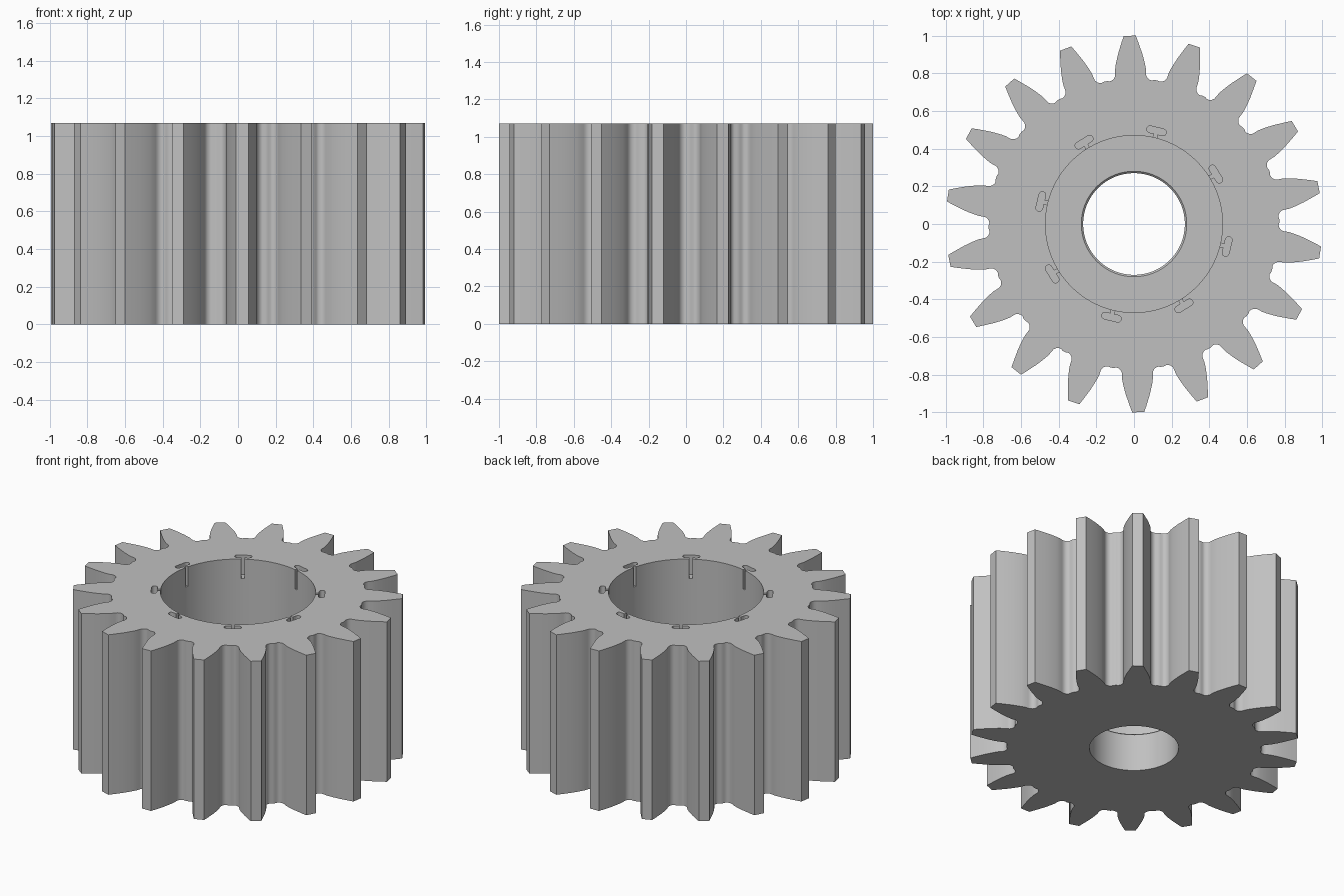
import bpy, bmesh
from math import sin, cos, asin, pi, radians

cube = bpy.data.objects.get("Cube")
if cube:
    bpy.data.objects.remove(cube, do_unlink=True)

HEIGHT, FLOOR, SLOT_Z = 1.07, 0.26, 0.94
BORE, HOLE, CHAMFER = 0.47, 0.27, 0.01
TEETH, SLOTS = 18, 8

# Half a tooth from root to tip: (radius, half width)
FLANK = [(.772, .125), (.768, .112), (.770, .101), (.778, .090), (.790, .083),
         (.805, .082), (.825, .082), (.85, .078), (.88, .071), (.91, .063),
         (.94, .053), (.97, .043), (1, .032)]


def polar(r, a):
    return (r * cos(a), r * sin(a))


def tooth_outline():
    pts = []
    for i in range(TEETH):
        mid = radians(91.3) + i * 2 * pi / TEETH
        half = [(r, asin(w / r)) for r, w in FLANK]
        pts += [polar(r, mid - a) for r, a in half]
        pts += [polar(r, mid + a) for r, a in reversed(half)]
    return pts


def slot_outline(angle):
    """T-shaped slot opening into the bore, in counter-clockwise order."""
    stem, inner, rad, reach = 0.01, 0.491, 0.018, 0.035
    mid = inner + rad
    foot = (BORE ** 2 - stem ** 2) ** 0.5
    side = [(foot, -stem), (inner, -stem)]
    side += [(mid - rad * cos(t), -reach - rad * sin(t))
             for t in (k * pi / 8 for k in range(9))]
    local = side + [(u, -v) for u, v in reversed(side)]
    c, s = cos(angle), sin(angle)
    return [(u * c - v * s, u * s + v * c) for u, v in local]


bm = bmesh.new()


def ring(pts, z):
    return [bm.verts.new((x, y, z)) for x, y in pts]


def circle(r, z, n=96):
    return ring([polar(r, 2 * pi * i / n) for i in range(n)], z)


def wall(low, high):
    for i in range(len(low)):
        j = (i + 1) % len(low)
        bm.faces.new((low[i], low[j], high[j], high[i]))


def cap(*loops):
    edges = []
    for loop in loops:
        for i, v in enumerate(loop):
            w = loop[(i + 1) % len(loop)]
            edges.append(bm.edges.get((v, w)) or bm.edges.new((v, w)))
    bmesh.ops.triangle_fill(bm, use_beauty=True, use_dissolve=False, edges=edges)


# Toothed outer wall
outline = tooth_outline()
outer_low, outer_high = ring(outline, 0), ring(outline, HEIGHT)
wall(outer_low, outer_high)

# Bore outline with slots, and which points lie on the plain bore circle
bore_pts, on_circle, slot_ranges = [], [], []
pitch, gap = 2 * pi / SLOTS, asin(0.01 / BORE)
for i in range(SLOTS):
    a = radians(31.4) + i * pitch
    slot = slot_outline(a)
    start = len(bore_pts)
    slot_ranges.append((start, start + len(slot)))
    bore_pts += slot
    on_circle += [start, start + len(slot) - 1]
    for k in range(1, 12):
        on_circle.append(len(bore_pts))
        bore_pts.append(polar(BORE, a + gap + (pitch - 2 * gap) * k / 12))

# Slotted upper bore, slot floors and plain lower bore
slot_low, slot_high = ring(bore_pts, SLOT_Z), ring(bore_pts, HEIGHT)
wall(slot_low, slot_high)
for start, end in slot_ranges:
    bm.faces.new(slot_low[start:end])
bore_low = ring([bore_pts[i] for i in on_circle], FLOOR)
wall(bore_low, [slot_low[i] for i in on_circle])

# Shaft hole with a small chamfer at its upper edge
hole_low = circle(HOLE, 0)
hole_mid = circle(HOLE, FLOOR - CHAMFER)
hole_high = circle(HOLE + CHAMFER, FLOOR)
wall(hole_low, hole_mid)
wall(hole_mid, hole_high)

# Flat faces: top, bore floor and underside
cap(outer_high, slot_high)
cap(bore_low, hole_high)
cap(outer_low, hole_low)
bmesh.ops.recalc_face_normals(bm, faces=bm.faces[:])

mesh = bpy.data.meshes.new("gear")
bm.to_mesh(mesh)
bm.free()
gear = bpy.data.objects.new("gear", mesh)
bpy.context.collection.objects.link(gear)

# Plain grey metal
grey = bpy.data.materials.new("light_grey")
grey.use_nodes = True
colour = (0.53, 0.53, 0.53, 1)
grey.diffuse_color = colour
for node in grey.node_tree.nodes:
    if node.type == 'BSDF_PRINCIPLED':
        node.inputs["Base Color"].default_value = colour
mesh.materials.append(grey)

bpy.ops.object.select_all(action='DESELECT')
gear.select_set(True)
bpy.context.view_layer.objects.active = gear
bpy.ops.object.shade_smooth_by_angle(angle=radians(30))
